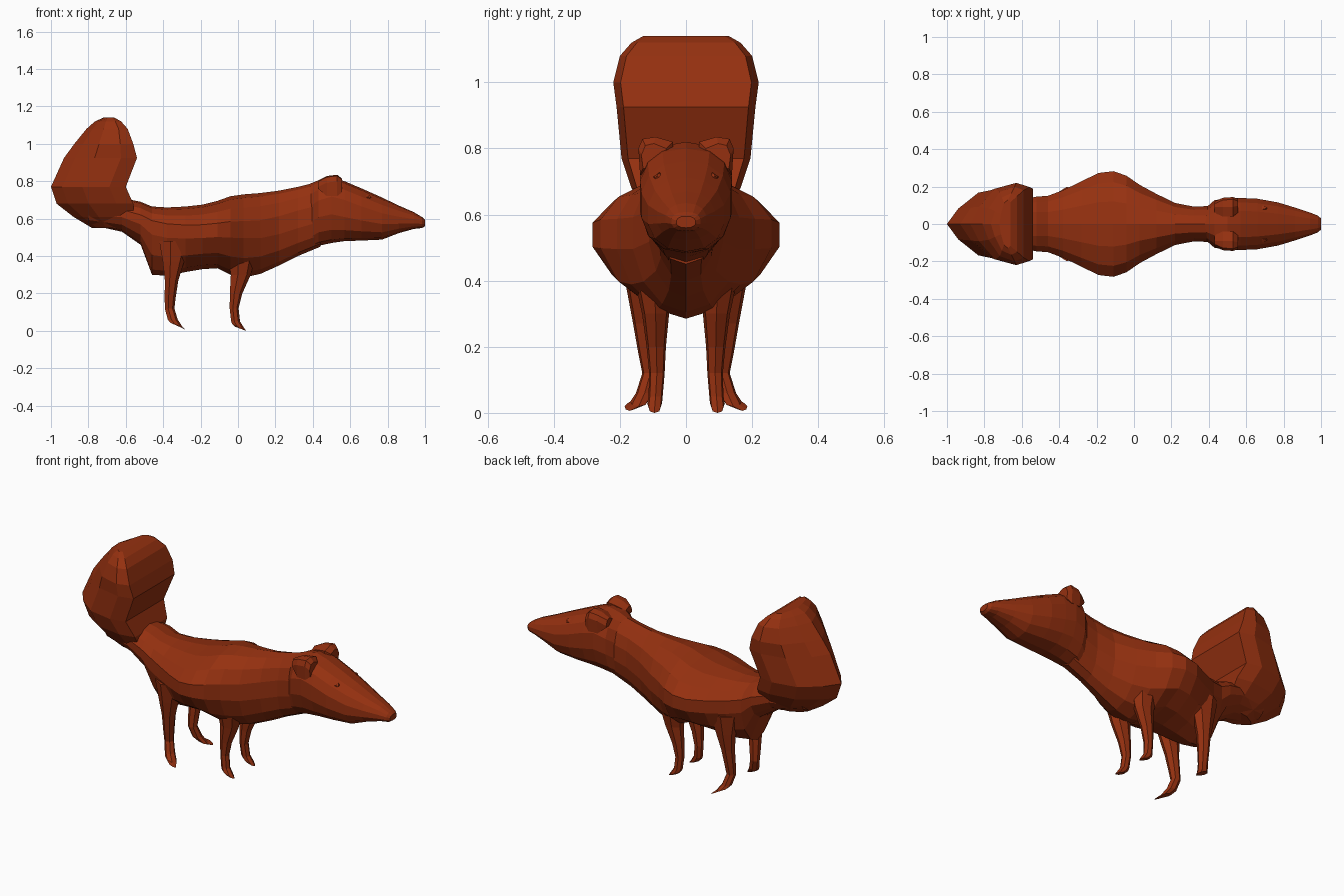
import bpy, bmesh, math
from mathutils import Vector

fur = bpy.data.materials.new("russet_fur")
fur.diffuse_color = (0.30, 0.030, 0.005, 1)


def loft(name, rings, mirror=False):
    """Skin a list of equal-length point rings, cap both ends, flat shade."""
    bm = bmesh.new()
    loops = [[bm.verts.new(p) for p in ring] for ring in rings]
    n = len(loops[0])
    for a, b in zip(loops, loops[1:]):
        for i in range(n):
            j = (i + 1) % n
            bm.faces.new((a[i], a[j], b[j], b[i]))
    bm.faces.new(loops[0])
    bm.faces.new(loops[-1])
    if mirror:
        geo = bm.verts[:] + bm.edges[:] + bm.faces[:]
        dup = bmesh.ops.duplicate(bm, geom=geo)["geom"]
        for v in dup:
            if isinstance(v, bmesh.types.BMVert):
                v.co.y *= -1
    bmesh.ops.recalc_face_normals(bm, faces=bm.faces[:])
    me = bpy.data.meshes.new(name)
    bm.to_mesh(me)
    bm.free()
    me.materials.append(fur)
    ob = bpy.data.objects.new(name, me)
    bpy.context.collection.objects.link(ob)
    return ob


def power(c, e):
    return math.copysign(abs(c) ** (2 / e), c)


def section(x, top, bottom, w, wide_z, e, n=14):
    """Upright cross-section at x; wide_z is the height of the widest point."""
    ring = []
    for i in range(n):
        a = math.pi / 2 + math.tau * i / n
        s = power(math.sin(a), e)
        z = wide_z + s * ((top - wide_z) if s > 0 else (wide_z - bottom))
        ring.append((x, w * power(math.cos(a), e), z))
    return ring


# Trunk, from the tail root to the neck
trunk = [
    (-0.80, 0.69, 0.57, 0.08, 0.63, 2), (-0.62, 0.71, 0.53, 0.13, 0.63, 2),
    (-0.52, 0.69, 0.46, 0.15, 0.60, 2), (-0.46, 0.665, 0.30, 0.155, 0.57, 1.9),
    (-0.38, 0.66, 0.295, 0.185, 0.55, 1.9), (-0.28, 0.665, 0.315, 0.235, 0.54, 1.9),
    (-0.19, 0.675, 0.33, 0.28, 0.54, 1.9), (-0.11, 0.695, 0.335, 0.29, 0.545, 1.9),
    (-0.04, 0.72, 0.30, 0.265, 0.55, 1.9), (0.03, 0.73, 0.285, 0.215, 0.55, 1.9),
    (0.12, 0.737, 0.305, 0.165, 0.55, 2), (0.22, 0.75, 0.35, 0.115, 0.57, 2.1),
    (0.32, 0.77, 0.40, 0.095, 0.60, 2.2), (0.44, 0.80, 0.45, 0.10, 0.63, 2.2)]
loft("trunk", [section(*s) for s in trunk])

# Head with a tapering snout
head = [
    (0.38, 0.785, 0.43, 0.085, 0.62, 2.2), (0.43, 0.805, 0.455, 0.13, 0.66, 2.2),
    (0.50, 0.82, 0.47, 0.142, 0.68, 2.3), (0.57, 0.80, 0.48, 0.142, 0.66, 2.4),
    (0.66, 0.762, 0.483, 0.138, 0.63, 2.3), (0.77, 0.713, 0.488, 0.118, 0.60, 2.2),
    (0.86, 0.670, 0.523, 0.090, 0.59, 2.2), (0.94, 0.635, 0.545, 0.063, 0.585, 2.2),
    (0.985, 0.608, 0.55, 0.045, 0.58, 2.3), (1.0, 0.595, 0.56, 0.03, 0.577, 2.3)]
loft("head", [section(*s) for s in head])

# Ears: small rounded lobes at the back of the head
ear = []
for x, top, low, y0, y1 in [(0.43, 0.805, 0.76, 0.06, 0.12), (0.475, 0.828, 0.72, 0.04, 0.14),
                            (0.53, 0.835, 0.72, 0.04, 0.144), (0.555, 0.815, 0.74, 0.06, 0.135)]:
    m = (y0 + y1) / 2
    ear.append([(x, y0, top - 0.015), (x, m, top), (x, y1 - 0.012, top - 0.006),
                (x, y1, top - 0.035), (x, y1 - 0.005, low), (x, y0, low)])
loft("ears", ear, True)

# Eyes: low almond lids on the sides of the face
eye = []
for s, lift in [(1, -0.01), (0.8, 0.005), (0.4, 0.008)]:
    ring = []
    for i in range(8):
        a = math.tau * i / 8
        ring.append(Vector((0.69 + 0.025 * s * math.cos(a), 0.083 + lift - 0.008 * math.sin(a),
                            0.712 + lift + 0.014 * s * math.sin(a))))
    eye.append(ring)
loft("eyes", eye, True)

# Bushy upturned tail: ridge at the back, broad flat front
tail = [(0.55, -0.78, -0.60, 0.06), (0.61, -0.88, -0.56, 0.12), (0.68, -0.97, -0.56, 0.165),
        (0.77, -1.0, -0.60, 0.195), (0.925, -0.93, -0.54, 0.21), (1.0, -0.875, -0.56, 0.22),
        (1.08, -0.81, -0.59, 0.20), (1.12, -0.765, -0.625, 0.165), (1.14, -0.72, -0.66, 0.13)]
rings = []
for z, back, front, w in tail:
    d = front - back
    half = [(front, 0.9 * w), (front - 0.22 * d, w), (back + 0.42 * d, 0.86 * w), (back + 0.15 * d, 0.42 * w)]
    rings.append([(x, y, z) for x, y in half] + [(back, 0, z)] + [(x, -y, z) for x, y in half[::-1]])
loft("tail", rings)


def legs(name, stations):
    """Pair of legs from (x, y, z, half length, half width) stations."""
    rings = []
    for x, y, z, rx, ry in stations:
        rings.append([(x + rx * math.cos(math.tau * i / 7), y + ry * math.sin(math.tau * i / 7),
                       z - (0.012 * math.cos(math.tau * i / 7) if z < 0.05 else 0)) for i in range(7)])
    return loft(name, rings, True)


# Front legs, feet pointing forward
legs("front_legs", [(0.02, 0.10, 0.46, 0.09, 0.07), (0.012, 0.092, 0.30, 0.056, 0.042),
                    (-0.012, 0.09, 0.20, 0.035, 0.030), (-0.022, 0.088, 0.12, 0.025, 0.024),
                    (-0.014, 0.092, 0.05, 0.025, 0.022), (0.0, 0.095, 0.026, 0.034, 0.023),
                    (0.012, 0.095, 0.012, 0.032, 0.018)])

# Hind legs, feet splayed outward
legs("hind_legs", [(-0.34, 0.13, 0.48, 0.09, 0.07), (-0.348, 0.135, 0.37, 0.06, 0.045),
                   (-0.357, 0.125, 0.27, 0.038, 0.036), (-0.364, 0.115, 0.18, 0.031, 0.030),
                   (-0.367, 0.108, 0.12, 0.027, 0.025), (-0.350, 0.125, 0.06, 0.028, 0.027),
                   (-0.330, 0.143, 0.032, 0.034, 0.026), (-0.305, 0.170, 0.018, 0.024, 0.016)])
